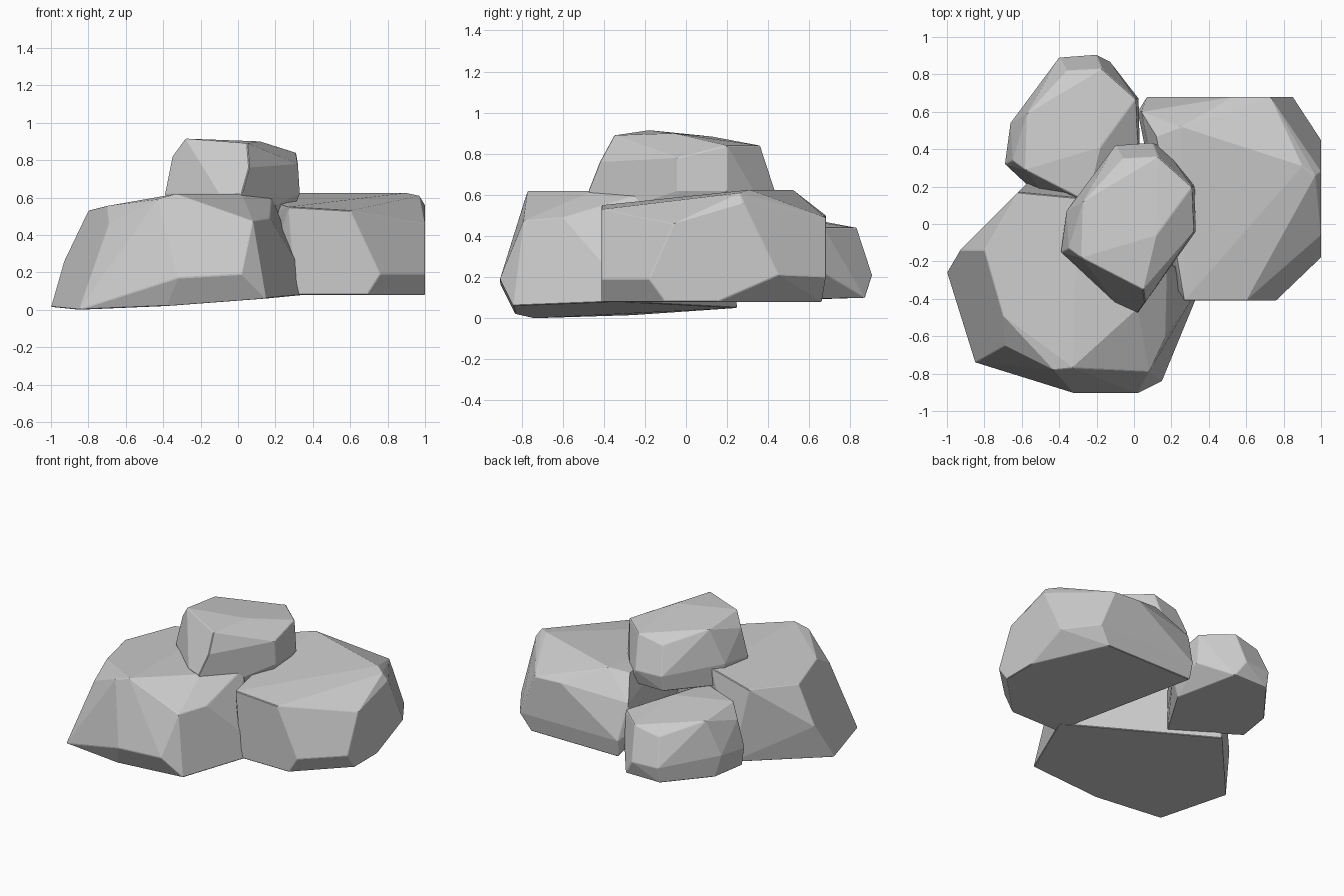
import bpy, bmesh, math
from mathutils import Vector


def boulder(name, corners, shift=(0, 0, 0)):
    """Chiselled stone: convex hull of a few corner points, merged facets, worn edges."""
    bm = bmesh.new()
    for c in corners:
        bm.verts.new(Vector(c) + Vector(shift))
    bmesh.ops.convex_hull(bm, input=bm.verts[:])
    loose = [v for v in bm.verts if not v.link_faces]
    bmesh.ops.delete(bm, geom=loose, context='VERTS')
    bmesh.ops.dissolve_limit(bm, angle_limit=math.radians(6),
                             verts=bm.verts[:], edges=bm.edges[:])
    bmesh.ops.recalc_face_normals(bm, faces=bm.faces[:])
    mesh = bpy.data.meshes.new(name)
    bm.to_mesh(mesh)
    bm.free()
    ob = bpy.data.objects.new(name, mesh)
    bpy.context.collection.objects.link(ob)
    bev = ob.modifiers.new("worn_edges", 'BEVEL')
    bev.width = 0.004
    bev.segments = 1
    return ob


# Large stone at the front left, with a slightly tilted underside
boulder("front_left_boulder", [
    # underside
    (-1, -.26, .015), (-.85, -.74, 0), (-.38, -.83, .02), (.15, -.84, .06),
    (.36, -.33, .08), (-.54, .25, .05),
    # middle
    (-.93, -.14, .26), (-.8, -.61, .19), (-.32, -.905, .17), (.02, -.905, .19),
    (.31, -.4, .26),
    # upper rim
    (-.69, -.65, .46), (-.7, -.49, .555), (-.8, -.14, .53), (-.62, .17, .56),
    (-.43, -.78, .59), (-.33, -.77, .62), (.08, -.79, .475), (.17, -.6, .49),
    # crown
    (-.25, -.06, .63), (-.3, .14, .62), (.02, -.45, .62), (.18, -.2, .61),
])

# Large stone on the right
boulder("right_boulder", [
    # underside
    (.31, -.41, .08), (.69, -.41, .08), (1, -.1, .08), (1, .15, .08),
    (.77, .66, .08), (.08, .66, .08),
    # middle
    (.76, -.41, .19), (1, -.18, .19), (1, .45, .21), (.85, .68, .2),
    (.07, .68, .2), (.02, .6, .25), (.2, -.3, .3),
    # upper rim
    (.27, -.41, .55), (.6, -.41, .53), (1, -.06, .46), (1, .28, .56),
    (.73, .68, .49), (.53, .68, .5), (.04, .6, .45),
    # crown
    (.97, .26, .61), (.9, .31, .625), (.25, .52, .625), (.12, .47, .6),
])

# Small stone, used twice: on top of the pile and on the ground behind
small_corners = [
    # underside
    (.28, -.05, .49), (.17, .4, .5), (-.1, .4, .5), (-.33, .1, .49),
    (-.37, -.15, .49), (.05, -.43, .49),
    # waist
    (-.39, -.15, .62), (-.36, .07, .64), (-.1, .42, .61), (.1, .435, .61),
    (.325, .2, .62), (.33, -.04, .62), (.02, -.475, .62), (-.1, -.42, .62),
    # upper rim
    (.31, .2, .84), (.32, -.04, .78), (.06, -.42, .76), (.13, .36, .84), (-.06, .35, .8),
    (-.35, -.13, .82),
    # crown
    (-.28, -.18, .915), (-.27, .12, .885), (.05, -.35, .89), (.12, -.06, .9),
]
boulder("top_stone", small_corners)
boulder("back_stone", small_corners, (-.3, .47, -.4))
